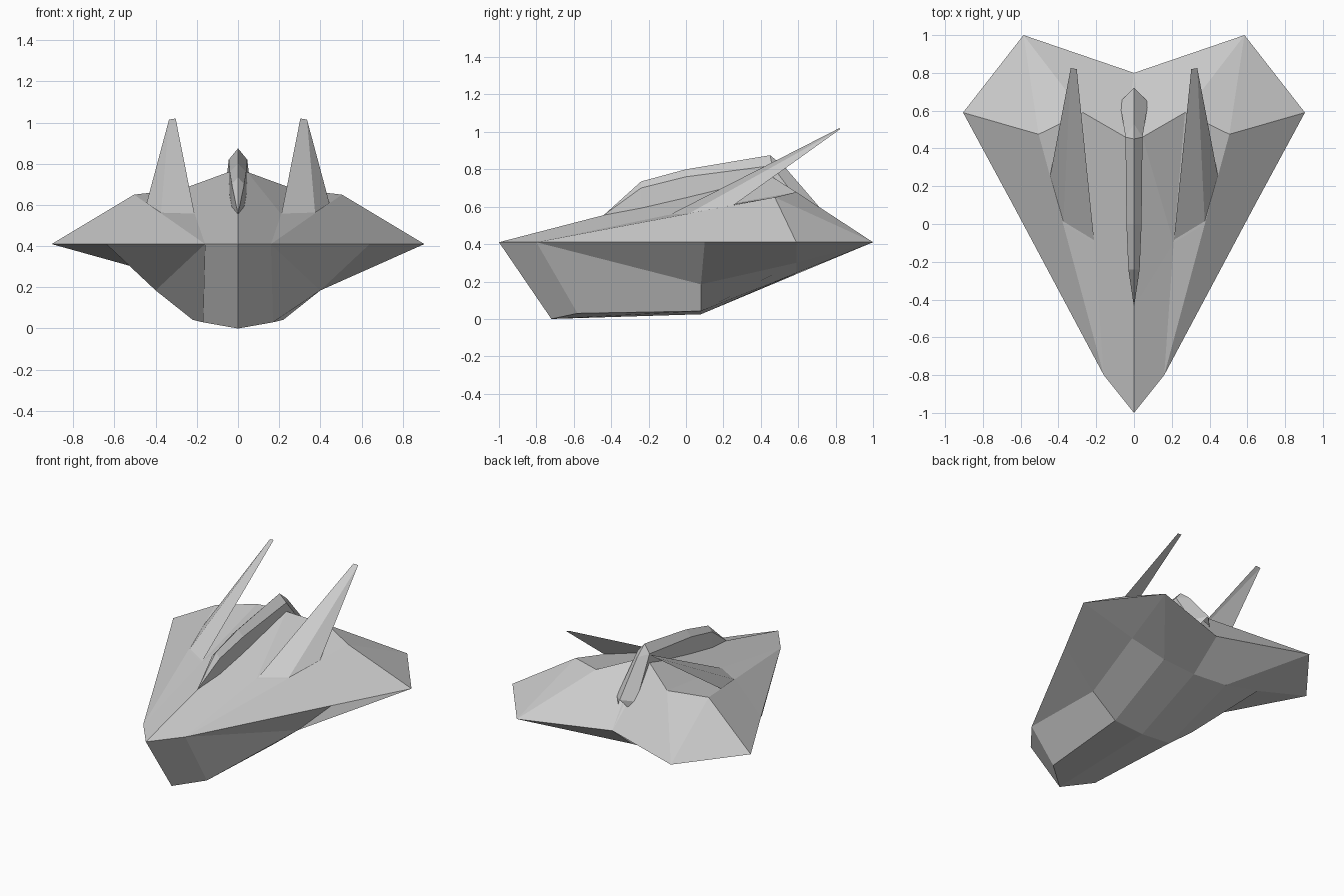
import bpy, bmesh

if "Cube" in bpy.data.objects:
    bpy.data.objects.remove(bpy.data.objects["Cube"])


def build(name, pts, faces, mirror=True):
    """Make a faceted part from named points; faces are space-separated names."""
    bm = bmesh.new()
    for s in ((1, -1) if mirror else (1,)):
        vs = {k: bm.verts.new((s * x, y, z)) for k, (x, y, z) in pts.items()}
        for f in faces:
            loop = [vs[k] for k in f.split()]
            bm.faces.new(loop if s == 1 else loop[::-1])
    bmesh.ops.remove_doubles(bm, verts=bm.verts[:], dist=0.0005)
    bmesh.ops.recalc_face_normals(bm, faces=bm.faces[:])
    me = bpy.data.meshes.new(name)
    bm.to_mesh(me)
    bm.free()
    ob = bpy.data.objects.new(name, me)
    bpy.context.collection.objects.link(ob)
    return ob


# Hull: shared rim, upper deck points, underside points (right half)
rim = dict(nose=(0, -1, .41), cheek=(.16, -.8, .41), mid=(.64, .1, .41),
           wing=(.905, .59, .41), tail=(.585, 1, .41), notch=(0, .8, .41))
deck = dict(brow=(0, -.44, .555), in_=(.21, -.1, .555), out=(.375, 0, .56),
            shoulder=(.505, .475, .65), hump=(.27, .59, .678),
            crown=(.045, .46, .76), top=(0, .46, .77))
under = dict(chin=(0, -.72, 0), jaw=(.17, -.58, .03),
             keel=(0, .08, .025), bilge=(.22, .08, .042), side=(.4, .08, .185),
             keel2=(0, .58, .235), bilge2=(.25, .59, .245), side2=(.51, .59, .3))
deck_faces = ["nose cheek in_ brow", "brow in_ crown top", "cheek out in_",
              "cheek mid out", "mid wing shoulder out", "in_ out shoulder hump",
              "in_ hump crown", "shoulder wing tail", "shoulder tail hump",
              "hump tail notch crown", "crown notch top"]
under_faces = ["nose chin jaw cheek", "chin keel bilge jaw",
               "jaw bilge side cheek", "cheek side mid",
               "keel keel2 bilge2 bilge", "bilge bilge2 side2 side",
               "side side2 wing mid", "keel2 notch tail bilge2",
               "bilge2 tail side2", "side2 tail wing"]
build("hull", {**rim, **deck, **under}, deck_faces + under_faces)

# Centre ridge: stations of crest height, shoulder width/height and base height
stations = [(-.24, .735, -.24, .03, .70, .56), (0, .80, 0, .04, .76, .62),
            (.53, .81, .46, .045, .82, .72), (.72, .59, .645, .075, .57, .50)]
pts = dict(tip=(0, -.44, .555), peak=(0, .45, .875))
for i, (yc, zc, ys, w, zs, zb) in enumerate(stations):
    pts[f"c{i}"] = (0, yc, zc)
    pts[f"s{i}"] = (w, ys, zs)
    pts[f"b{i}"] = (w, ys, zb - .02)
ridge_faces = ["tip s0 c0", "tip b0 s0", "c0 s0 s1 c1", "c1 s1 s2 peak",
               "peak s2 c2", "c2 s2 s3 c3", "c3 s3 b3"]
ridge_faces += [f"s{i} b{i} b{i+1} s{i+1}" for i in range(3)]
build("centre_ridge", pts, ridge_faces)

# Swept-back horns
for side, s in (("right", 1), ("left", -1)):
    horn = dict(a=(s * .21, -.1, .55), c=(s * .375, 0, .555),
                b=(s * .445, .25, .605), t=(s * .303, .82, 1.02),
                u=(s * .335, .825, 1.015))
    build(f"{side}_horn", horn, ["a c u t", "c b u", "a t u b", "a b c"], False)
